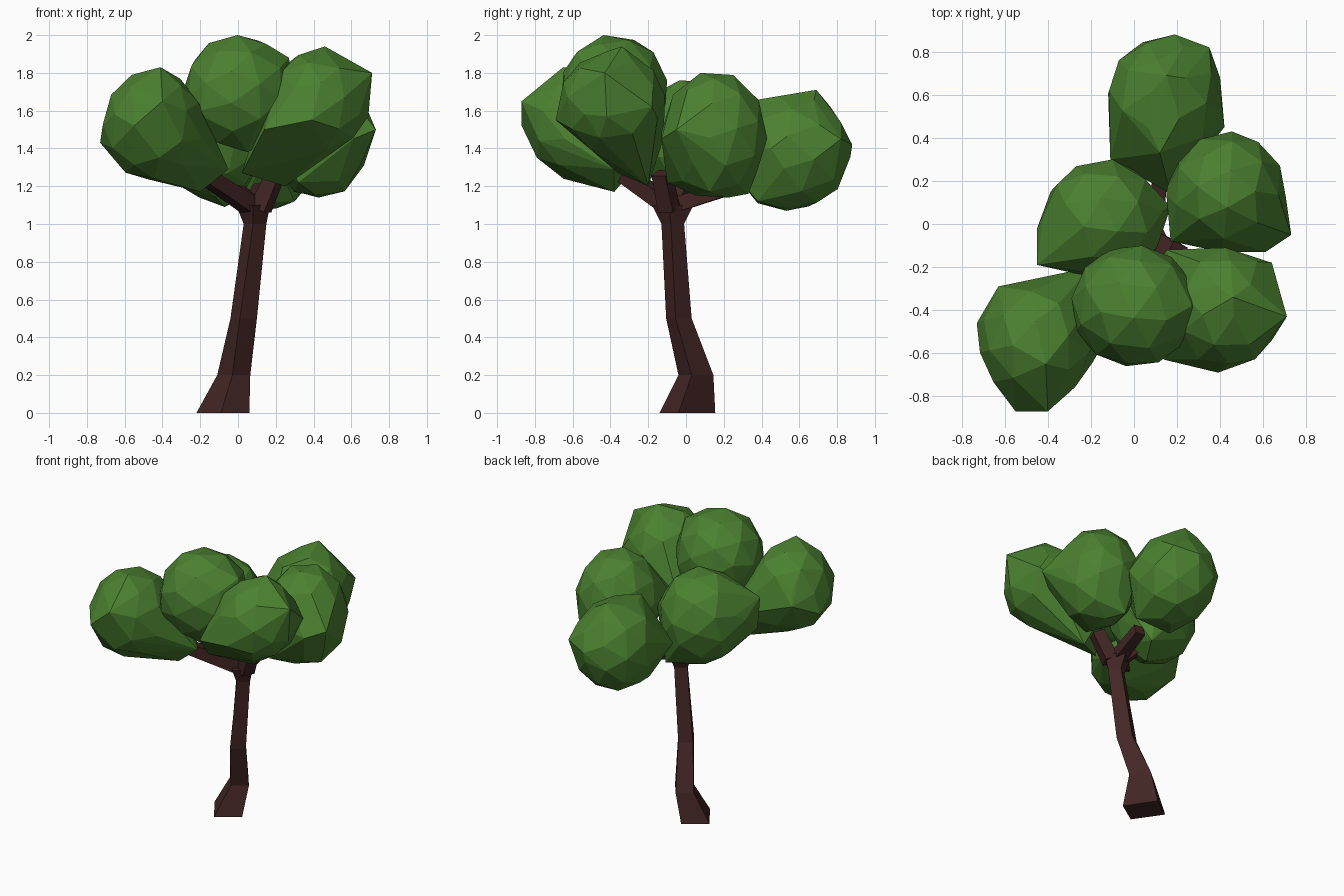
import bpy, bmesh, random
from mathutils import Vector, Euler

random.seed(4)


def material(name, rgb):
    m = bpy.data.materials.new(name)
    m.diffuse_color = (*rgb, 1)
    return m


LEAF = material("leaf_green", (0.07, 0.22, 0.03))
BARK = material("bark_brown", (0.055, 0.019, 0.018))


def finish(bm, name, mat):
    bmesh.ops.recalc_face_normals(bm, faces=bm.faces)
    mesh = bpy.data.meshes.new(name)
    bm.to_mesh(mesh)
    bm.free()
    mesh.materials.append(mat)
    obj = bpy.data.objects.new(name, mesh)
    bpy.context.collection.objects.link(obj)
    return obj


def ball_points(center, radii):
    """Points of a randomly turned low-poly ball, fitted to its radii."""
    bm = bmesh.new()
    bmesh.ops.create_icosphere(bm, subdivisions=2, radius=1)
    turn = Euler([random.uniform(0, 3) for _ in range(3)]).to_matrix()
    pts = [turn @ v.co for v in bm.verts]
    bm.free()
    ext = [max(abs(p[i]) for p in pts) for i in range(3)]
    return [Vector(center) + Vector([p[i] * radii[i] / ext[i] for i in range(3)])
            for p in pts]


def leaf_clump(name, center, radii, corners):
    """Faceted hull around a ball and the few corners that make it lumpy."""
    bm = bmesh.new()
    for p in ball_points(center, radii) + corners:
        bm.verts.new(p)
    bmesh.ops.convex_hull(bm, input=bm.verts[:])
    bmesh.ops.delete(bm, geom=[v for v in bm.verts if not v.link_faces], context='VERTS')
    # merge nearly flat neighbours into larger facets
    bmesh.ops.dissolve_limit(bm, angle_limit=0.15, verts=bm.verts[:], edges=bm.edges[:])
    return finish(bm, name, LEAF)


def loft(name, rings):
    """Skin a list of four-sided rings and cap both ends."""
    bm = bmesh.new()
    rows = [[bm.verts.new(p) for p in ring] for ring in rings]
    for a, b in zip(rows, rows[1:]):
        for i in range(4):
            j = (i + 1) % 4
            bm.faces.new((a[i], a[j], b[j], b[i]))
    bm.faces.new(rows[0][::-1])
    bm.faces.new(rows[-1])
    return finish(bm, name, BARK)


def branch(name, start, end, w0, w1):
    start, end = Vector(start), Vector(end)
    q = (end - start).to_track_quat('Z', 'Y')
    square = [(-1, -1), (1, -1), (1, 1), (-1, 1)]
    loft(name, [[c + q @ Vector((x * w, y * w, 0)) for x, y in square]
                for c, w in ((start, w0), (end, w1))])


# Crooked four-sided trunk: corners front, right, back, left
trunk = [
    (0.00, (-0.09, -0.14), (0.06, -0.04), (-0.07, 0.155), (-0.22, 0.05)),
    (0.20, (-0.03, -0.04), (0.065, 0.03), (-0.02, 0.145), (-0.11, 0.07)),
    (0.50, (0.01, -0.105), (0.10, -0.055), (0.04, 0.03), (-0.04, -0.02)),
    (1.00, (0.08, -0.13), (0.15, -0.08), (0.10, -0.01), (0.03, -0.06)),
    (1.10, (0.08, -0.18), (0.17, -0.09), (0.10, 0.04), (-0.01, -0.06)),
]
loft("trunk", [[(x, y, z) for x, y in pts] for z, *pts in trunk])

# Branches reaching into the leaf clumps
branch("branch_front_left", (0.06, -0.09, 1.10), (-0.26, -0.40, 1.31), 0.045, 0.035)
branch("branch_right", (0.12, -0.09, 1.08), (0.20, -0.13, 1.27), 0.045, 0.04)
branch("branch_back", (0.09, -0.03, 1.11), (0.12, 0.20, 1.18), 0.04, 0.035)
branch("branch_left", (0.07, -0.06, 1.10), (-0.08, 0.0, 1.24), 0.045, 0.04)

# Six leaf clumps
leaf_clump("leaves_back", (0.145, 0.57, 1.385), (0.265, 0.30, 0.30), [
    (0.15, 0.69, 1.71), (0.12, 0.33, 1.65), (0.19, 0.88, 1.42), (0.35, 0.82, 1.45),
    (0.42, 0.45, 1.40), (-0.11, 0.30, 1.35), (0.02, 0.38, 1.11), (0.30, 0.38, 1.12),
    (0.17, 0.14, 1.40), (0.13, 0.53, 1.07)])
leaf_clump("leaves_right", (0.43, 0.15, 1.47), (0.275, 0.28, 0.33), [
    (0.73, -0.05, 1.50), (0.61, -0.13, 1.45), (0.17, -0.08, 1.48),
    (0.32, -0.10, 1.22), (0.15, 0.14, 1.50), (0.35, 0.33, 1.16)])
leaf_clump("leaves_left", (-0.14, 0.02, 1.45), (0.28, 0.27, 0.31), [
    (-0.45, -0.19, 1.58), (-0.45, -0.16, 1.37), (-0.45, -0.02, 1.48), (-0.33, 0.19, 1.46),
    (-0.10, 0.30, 1.48), (-0.07, 0.04, 1.09), (0.02, 0.20, 1.14), (0.17, 0.08, 1.45)])
leaf_clump("leaves_front_left", (-0.45, -0.55, 1.52), (0.265, 0.29, 0.285), [
    (-0.73, -0.46, 1.43), (-0.63, -0.29, 1.52), (-0.20, -0.20, 1.38), (-0.19, -0.64, 1.45),
    (-0.05, -0.38, 1.29), (-0.20, -0.38, 1.17), (-0.55, -0.87, 1.52), (-0.40, -0.87, 1.65),
    (-0.41, -0.65, 1.83), (-0.65, -0.55, 1.70)])
leaf_clump("leaves_top", (0.0, -0.38, 1.70), (0.29, 0.28, 0.30), [
    (0.29, -0.47, 1.65), (0.27, -0.38, 1.88), (-0.20, -0.58, 1.60),
    (0.05, -0.45, 1.38), (0.12, -0.18, 1.45)])
leaf_clump("leaves_front_right", (0.42, -0.39, 1.64), (0.265, 0.28, 0.27), [
    (0.46, -0.34, 1.94), (0.71, -0.43, 1.80), (0.69, -0.42, 1.57), (0.14, -0.63, 1.50),
    (0.02, -0.36, 1.27), (0.25, -0.20, 1.20), (0.64, -0.18, 1.62), (0.39, -0.69, 1.55),
    (0.15, -0.12, 1.45)])
